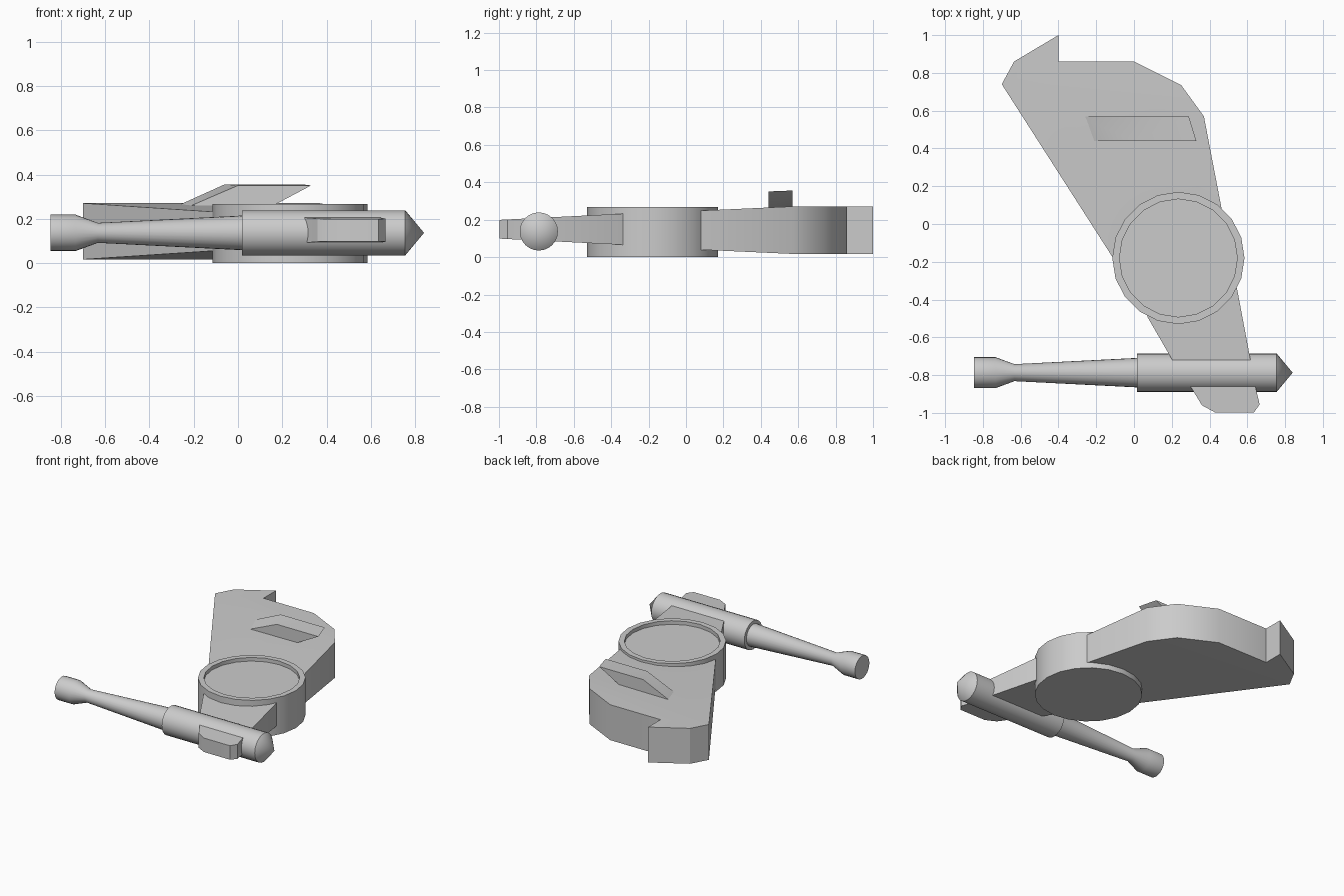
import bpy, bmesh
from math import cos, sin, pi, radians
from mathutils import Matrix

if "Cube" in bpy.data.objects:
    bpy.data.objects.remove(bpy.data.objects["Cube"])


def finish(name, bm):
    bmesh.ops.recalc_face_normals(bm, faces=bm.faces[:])
    me = bpy.data.meshes.new(name)
    bm.to_mesh(me)
    bm.free()
    ob = bpy.data.objects.new(name, me)
    bpy.context.collection.objects.link(ob)
    bpy.ops.object.select_all(action='DESELECT')
    ob.select_set(True)
    bpy.context.view_layer.objects.active = ob
    bpy.ops.object.shade_smooth_by_angle(angle=radians(30))
    return ob


def lathe(name, profile, sides, matrix):
    """Closed turned solid: profile of (radius, height), capped at both ends."""
    bm = bmesh.new()
    rings = []
    for r, h in profile:
        if r == 0:
            rings.append([bm.verts.new((0, 0, h))] * sides)
        else:
            rings.append([bm.verts.new((r * cos(2 * pi * i / sides),
                                        r * sin(2 * pi * i / sides), h))
                          for i in range(sides)])
    for a, b in zip(rings, rings[1:]):
        for i in range(sides):
            j = (i + 1) % sides
            bm.faces.new(list(dict.fromkeys((a[i], a[j], b[j], b[i]))))
    for ring in (rings[0], rings[-1]):
        if ring[0] is not ring[1]:
            bm.faces.new(ring)
    bm.transform(matrix)
    return finish(name, bm)


def plate(name, outline, mid, half, fold=None):
    """Plate with thickness half(x, y) either side of mid; fold joins two corners."""
    bm = bmesh.new()
    loops = [[bm.verts.new((x, y, mid + s * half(x, y))) for x, y in outline]
             for s in (-1, 1)]
    n = len(outline)
    for loop in loops:
        bm.faces.new(loop)
    for i in range(n):
        j = (i + 1) % n
        bm.faces.new((loops[0][i], loops[0][j], loops[1][j], loops[1][i]))
    if fold:
        for loop in loops:
            bmesh.ops.connect_verts(bm, verts=[loop[k] for k in fold])
    return finish(name, bm)


CX, CY = 0.235, -0.18

# Round hub with a shallow recessed top
lathe("hub", [(0.35, 0), (0.35, 0.268), (0.312, 0.268), (0.312, 0.242)], 20,
      Matrix.Translation((CX, CY, 0)))

# Large rear body, flat at the back and thinning toward the hub
arc = [(CX + 0.335 * cos(radians(a)), CY + 0.335 * sin(radians(a)))
       for a in [183 - 137 * i / 10 for i in range(11)]]
body = [(-0.70, 0.74)] + arc + [(0.37, 0.57), (0.25, 0.735), (0, 0.86),
                                (-0.40, 0.86), (-0.40, 1.0), (-0.635, 0.86)]


def body_half(x, y):
    fold_y = 0.74 - (x + 0.70) * 0.17 / 1.07
    return 0.127 - 0.047 * max(0, fold_y - y)


plate("rear_body", body, 0.144, body_half, fold=(0, 12))

# Tapering front arm, passing through the barrel to end as a fin
arm = [(0.07, -0.49), (0.20, -0.715), (0.305, -0.87), (0.36, -0.96),
       (0.43, -0.998), (0.635, -0.998), (0.665, -0.955), (0.645, -0.87),
       (0.545, -0.34), (0.50, -0.28), (0.10, -0.38)]
plate("front_arm", arm, 0.149, lambda x, y: 0.05 + 0.05 * (y + 1))

# Pointed barrel with a stepped, flared muzzle, lying along x
barrel = [(0.082, -0.847), (0.082, -0.733), (0.045, -0.633), (0.078, 0.017),
          (0.102, 0.017), (0.102, 0.755), (0, 0.84)]
lathe("barrel", barrel, 24,
      Matrix.Translation((0, -0.787, 0.137)) @ Matrix.Rotation(pi / 2, 4, 'Y'))

# Slanted block on top of the rear body
bm = bmesh.new()
low = [bm.verts.new(p) for p in ((-0.235, 0.44, 0.25), (0.14, 0.44, 0.25),
                                 (0.10, 0.57, 0.25), (-0.295, 0.57, 0.25))]
top = [bm.verts.new(p) for p in ((0, 0.44, 0.351), (0.33, 0.44, 0.351),
                                 (0.29, 0.57, 0.356), (-0.06, 0.57, 0.356))]
bm.faces.new(low)
bm.faces.new(top)
for i in range(4):
    j = (i + 1) % 4
    bm.faces.new((low[i], low[j], top[j], top[i]))
finish("top_block", bm)
